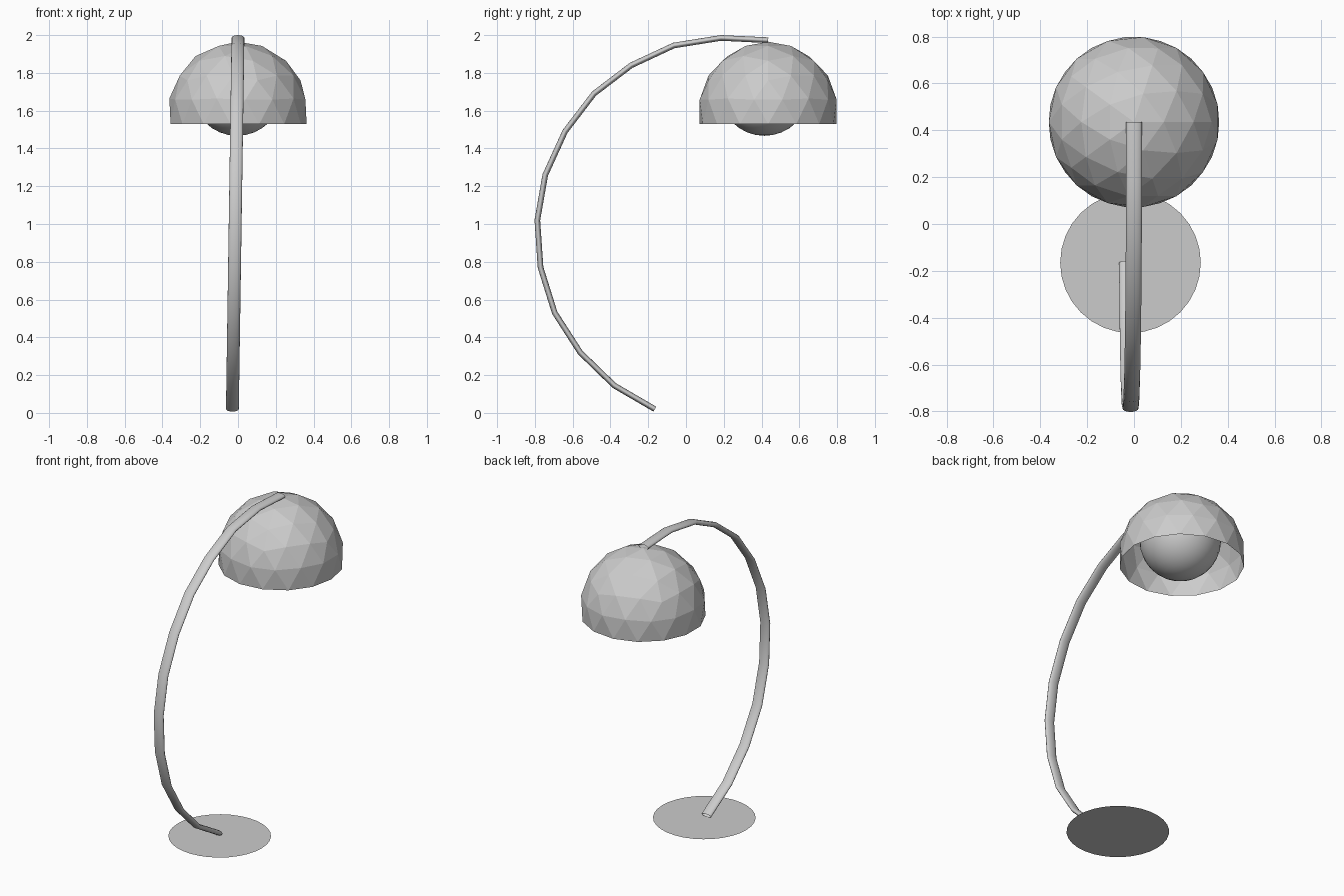
import bpy, bmesh, math
from mathutils import Vector

cube = bpy.data.objects.get("Cube")
if cube:
    bpy.data.objects.remove(cube, do_unlink=True)

grey = bpy.data.materials.new("light_grey")
grey.use_nodes = True
colour = (0.6, 0.6, 0.6, 1)
grey.diffuse_color = colour
grey.node_tree.nodes["Principled BSDF"].inputs["Base Color"].default_value = colour


def finish(bm, name, location=(0, 0, 0), smooth=False):
    """Turn a bmesh into a named, coloured object."""
    mesh = bpy.data.meshes.new(name)
    bmesh.ops.recalc_face_normals(bm, faces=bm.faces)
    for f in bm.faces:
        f.smooth = smooth
    bm.to_mesh(mesh)
    bm.free()
    mesh.materials.append(grey)
    obj = bpy.data.objects.new(name, mesh)
    obj.location = location
    bpy.context.collection.objects.link(obj)
    return obj


# Base: a thin round sheet
bm = bmesh.new()
bmesh.ops.create_circle(bm, cap_ends=True, segments=32, radius=0.3)
finish(bm, "base_plate", (-0.015, -0.165, 0.002))

# Arm: flattened tube swept along an arc, leaning slightly sideways
path = [(-0.165, 0.02), (-0.38, 0.145), (-0.56, 0.32), (-0.695, 0.53),
        (-0.77, 0.77), (-0.787, 1.02), (-0.745, 1.26), (-0.64, 1.49),
        (-0.487, 1.69), (-0.29, 1.84), (-0.065, 1.945), (0.185, 1.985),
        (0.435, 1.973)]
points = [Vector((-0.03 + 0.015 * z, y, z)) for y, z in path]
sides, half_width, half_depth = 16, 0.034, 0.015
bm = bmesh.new()
rings = []
for i, p in enumerate(points):
    along = points[min(i + 1, len(points) - 1)] - points[max(i - 1, 0)]
    across = Vector((1, 0, 0))
    normal = along.cross(across).normalized()
    ring = []
    for s in range(sides):
        a = math.tau * s / sides
        ring.append(bm.verts.new(p + across * half_width * math.cos(a)
                                 + normal * half_depth * math.sin(a)))
    rings.append(ring)
for r0, r1 in zip(rings, rings[1:]):
    for s in range(sides):
        t = (s + 1) % sides
        bm.faces.new((r0[s], r0[t], r1[t], r1[s]))
finish(bm, "arched_arm", smooth=True)

# Shade: geodesic dome, each icosahedron face split in three along its edges
freq, radius = 3, 0.37
ico = bmesh.new()
bmesh.ops.create_icosphere(ico, subdivisions=1, radius=1)
bm = bmesh.new()
for face in ico.faces:
    a, b, c = (v.co.copy() for v in face.verts)

    def corner(i, j):
        return (a + (b - a) * i / freq + (c - a) * j / freq).normalized()

    for i in range(freq):
        for j in range(freq - i):
            tris = [((i, j), (i + 1, j), (i, j + 1))]
            if i + j < freq - 1:
                tris.append(((i + 1, j), (i + 1, j + 1), (i, j + 1)))
            for tri in tris:
                bm.faces.new([bm.verts.new(corner(*ij)) for ij in tri])
ico.free()
bmesh.ops.remove_doubles(bm, verts=bm.verts, dist=0.001)
bmesh.ops.delete(bm, geom=[v for v in bm.verts if v.co.z < -0.25], context="VERTS")
for v in bm.verts:
    v.co *= radius
    if v.co.z < -0.03:          # level the rim
        v.co.z = -0.066
finish(bm, "dome_shade", (0, 0.435, 1.595))

# Bulb: smooth globe under the shade
bm = bmesh.new()
bmesh.ops.create_uvsphere(bm, u_segments=32, v_segments=16, radius=0.238)
finish(bm, "globe_bulb", (-0.005, 0.415, 1.705), smooth=True)
